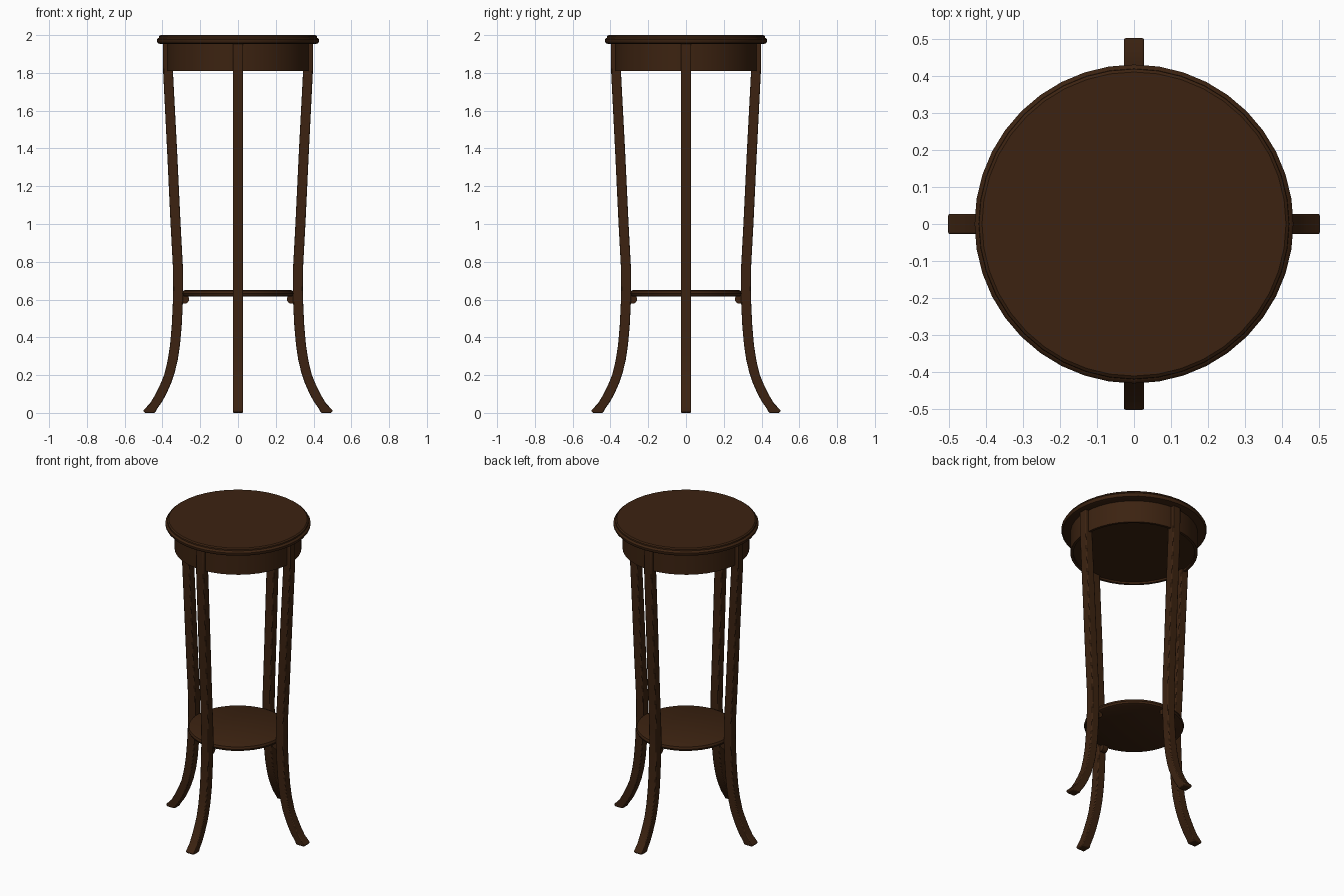
import bpy, bmesh, math

if "Cube" in bpy.data.objects:
    bpy.data.objects.remove(bpy.data.objects["Cube"])

wood = bpy.data.materials.new("dark brown wood")
wood.diffuse_color = (0.045, 0.0165, 0.0055, 1)
wood.use_nodes = True
wood.node_tree.nodes["Principled BSDF"].inputs["Base Color"].default_value = wood.diffuse_color


def finish(bm, name, angle=35, bevel=0):
    bmesh.ops.recalc_face_normals(bm, faces=bm.faces)
    mesh = bpy.data.meshes.new(name)
    bm.to_mesh(mesh)
    bm.free()
    ob = bpy.data.objects.new(name, mesh)
    bpy.context.collection.objects.link(ob)
    mesh.materials.append(wood)
    if bevel:
        m = ob.modifiers.new("soft edges", 'BEVEL')
        m.width, m.segments = bevel, 2
        m.limit_method, m.angle_limit = 'ANGLE', math.radians(50)
    bpy.ops.object.select_all(action='DESELECT')
    ob.select_set(True)
    bpy.context.view_layer.objects.active = ob
    bpy.ops.object.shade_smooth_by_angle(angle=math.radians(angle))
    return ob


def turned(name, profile, sides=40):
    """Closed solid of revolution from (radius, z) points, bottom to top."""
    bm = bmesh.new()
    rings = [[bm.verts.new((r * math.cos(2 * math.pi * i / sides),
                            r * math.sin(2 * math.pi * i / sides), z))
              for i in range(sides)] for r, z in profile]
    for a, b in zip(rings, rings[1:]):
        for i in range(sides):
            j = (i + 1) % sides
            bm.faces.new((a[i], a[j], b[j], b[i]))
    bm.faces.new(rings[0])
    bm.faces.new(rings[-1])
    return finish(bm, name)


def loft_leg(name, stations, width, turn):
    """Rectangular section swept through (inner, z, outer, z) stations."""
    bm = bmesh.new()
    h = width / 2
    c, s = math.cos(turn), math.sin(turn)
    rings = []
    for xi, zi, xo, zo in stations:
        pts = ((xi, -h, zi), (xo, -h, zo), (xo, h, zo), (xi, h, zi))
        rings.append([bm.verts.new((x * c - y * s, x * s + y * c, z)) for x, y, z in pts])
    for a, b in zip(rings, rings[1:]):
        for i in range(4):
            j = (i + 1) % 4
            bm.faces.new((a[i], a[j], b[j], b[i]))
    bm.faces.new(rings[0])
    bm.faces.new(rings[-1])
    return finish(bm, name, bevel=0.005)


# round top with a moulded edge
turned("table_top", [(0.41, 1.953), (0.424, 1.957), (0.43, 1.966), (0.43, 1.976),
                     (0.424, 1.984), (0.419, 1.986), (0.418, 1.994), (0.41, 2.0)])

# apron drum with a slightly recessed underside
turned("apron", [(0.36, 1.822), (0.36, 1.81), (0.376, 1.81), (0.376, 1.955)])

# lower shelf with rounded edge
turned("lower_shelf", [(0.28, 0.615), (0.291, 0.62), (0.296, 0.632),
                       (0.291, 0.646), (0.28, 0.651)])

# sabre leg side outline: inner x, z, outer x, z
leg = [(0.44, 0.0, 0.494, 0.0), (0.428, 0.022, 0.503, 0.012),
       (0.40, 0.062, 0.466, 0.05), (0.377, 0.105, 0.439, 0.095),
       (0.353, 0.16, 0.412, 0.15), (0.336, 0.21, 0.391, 0.20),
       (0.319, 0.28, 0.373, 0.275), (0.307, 0.36, 0.36, 0.357),
       (0.298, 0.46, 0.351, 0.46), (0.293, 0.56, 0.346, 0.56),
       (0.290, 0.65, 0.343, 0.65), (0.291, 0.76, 0.344, 0.76),
       (0.304, 1.0, 0.357, 1.0), (0.323, 1.4, 0.376, 1.4),
       (0.344, 1.8, 0.396, 1.8), (0.345, 1.956, 0.397, 1.956)]

for k, side in enumerate(("right", "back", "left", "front")):
    turn = k * math.pi / 2
    loft_leg(side + "_leg", leg, 0.055, turn)

    # small rounded bracket carrying the shelf on the leg
    bm = bmesh.new()
    bmesh.ops.create_cone(bm, cap_ends=True, segments=16, radius1=0.024,
                          radius2=0.024, depth=0.036)
    for v in bm.verts:
        x, y, z = v.co
        px, py, pz = 0.283 + x, z, 0.602 + y
        v.co = (px * math.cos(turn) - py * math.sin(turn),
                px * math.sin(turn) + py * math.cos(turn), pz)
    finish(bm, side + "_shelf_bracket")
